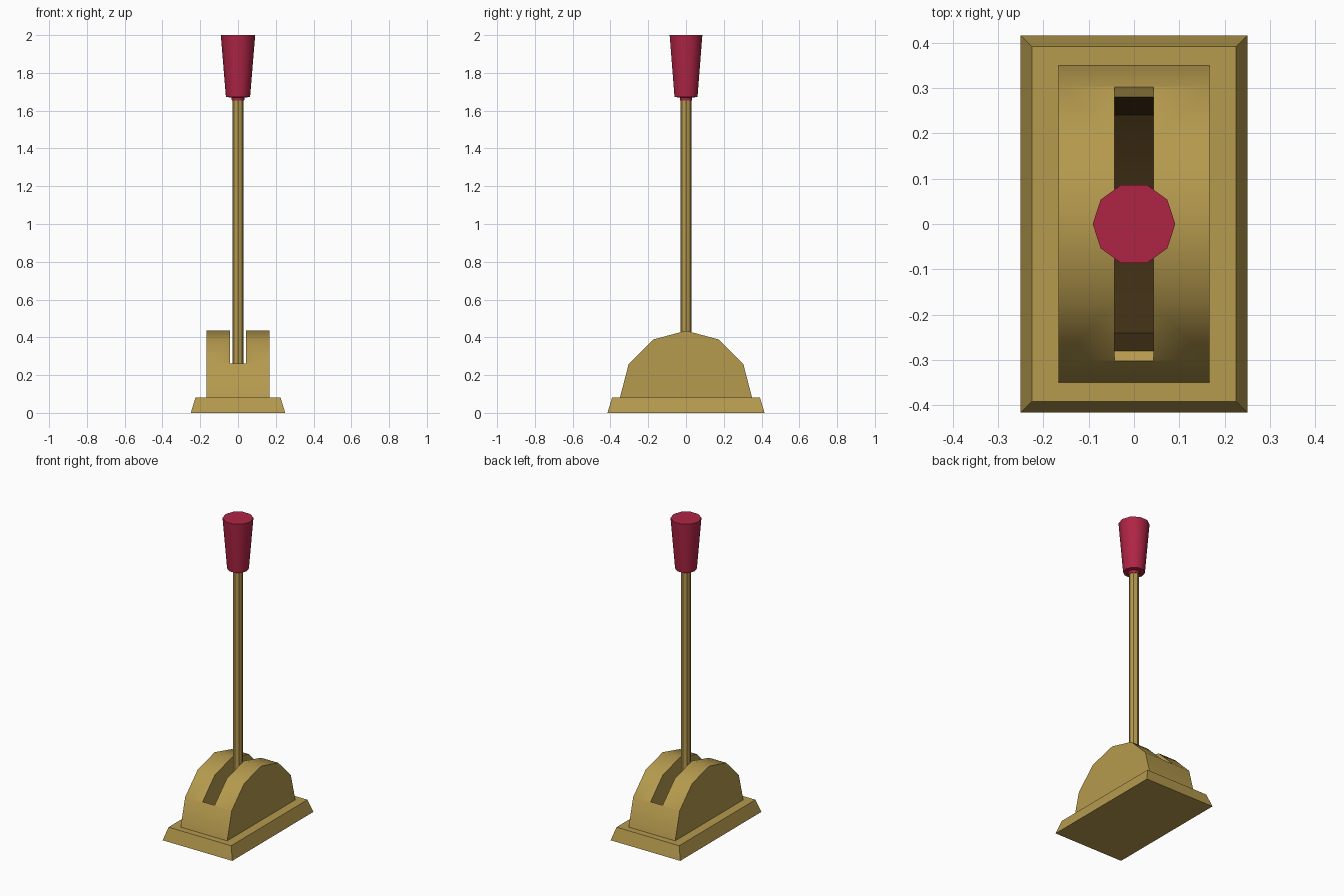
import bpy, bmesh, math

if "Cube" in bpy.data.objects:
    bpy.data.objects.remove(bpy.data.objects["Cube"])


def material(name, rgb):
    m = bpy.data.materials.new(name)
    m.diffuse_color = (*rgb, 1)
    m.use_nodes = True
    m.node_tree.nodes["Principled BSDF"].inputs["Base Color"].default_value = m.diffuse_color
    return m


brass = material("brass", (0.46, 0.32, 0.075))
red = material("crimson", (0.43, 0.018, 0.06))
dark = material("dark_brown", (0.05, 0.028, 0.007))


def finish(name, bm, mat, smooth=None):
    bmesh.ops.recalc_face_normals(bm, faces=bm.faces)
    me = bpy.data.meshes.new(name)
    bm.to_mesh(me)
    bm.free()
    ob = bpy.data.objects.new(name, me)
    bpy.context.collection.objects.link(ob)
    me.materials.append(mat)
    if smooth:
        smooth_by_angle(ob, smooth)
    return ob


def smooth_by_angle(ob, degrees):
    bpy.ops.object.select_all(action='DESELECT')
    ob.select_set(True)
    bpy.context.view_layer.objects.active = ob
    bpy.ops.object.shade_smooth_by_angle(angle=math.radians(degrees))


def loft(bm, rings):
    """Skin a stack of equal-length point rings and cap both ends."""
    rows = [[bm.verts.new(p) for p in ring] for ring in rings]
    n = len(rows[0])
    for a, b in zip(rows, rows[1:]):
        for i in range(n):
            j = (i + 1) % n
            bm.faces.new((a[i], a[j], b[j], b[i]))
    bm.faces.new(rows[0])
    bm.faces.new(rows[-1])
    return bm


def prism_x(name, profile, half, mat):
    """Extrude a (y, z) profile across x."""
    rings = [[(x, y, z) for y, z in profile] for x in (-half, half)]
    return finish(name, loft(bmesh.new(), rings), mat)


def turned(name, profile, sides, mat, smooth=None):
    """Stack regular polygons given as (radius, z)."""
    rings = [[(r * math.cos(2 * math.pi * i / sides),
               r * math.sin(2 * math.pi * i / sides), z)
              for i in range(sides)] for r, z in profile]
    return finish(name, loft(bmesh.new(), rings), mat, smooth)


def polar(r, deg):
    a = math.radians(deg)
    return (r * math.cos(a), 0.085 + r * math.sin(a))


# base plate with sloping sides
rect = lambda x, y, z: [(-x, -y, z), (x, -y, z), (x, y, z), (-x, y, z)]
finish("base_plate", loft(bmesh.new(), [rect(0.25, 0.416, 0), rect(0.225, 0.391, 0.082)]), brass)

# domed housing
arc = [polar(0.35, d) for d in range(0, 181, 30)]
housing = prism_x("housing", [(0.35, 0.08)] + arc[1:-1] + [(-0.35, 0.08)], 0.167, brass)

# lever slot cut through the dome, with a rounded floor
half = [(0.12, 0.1), (0.24, 0.15), polar(0.324, 30.3), polar(0.47, 30.3), (0.4, 0.6)]
slot = half + [(-y, z) for y, z in reversed(half)]
cutter = prism_x("slot_cutter", slot, 0.043, brass)
cutter.hide_render = True
mod = housing.modifiers.new("slot", 'BOOLEAN')
mod.operation = 'DIFFERENCE'
mod.solver = 'EXACT'
mod.object = cutter
bpy.context.view_layer.objects.active = housing
bpy.ops.object.modifier_apply(modifier="slot")
bpy.data.objects.remove(cutter)

# dark slot floor
housing.data.materials.append(dark)
for f in housing.data.polygons:
    c = f.center
    inside = abs(c.x) < 0.04 and abs(c.y) < 0.28 and c.z < 0.246 and f.normal.z > 0.1
    f.material_index = 1 if inside else 0
smooth_by_angle(housing, 35)

# lever rod and handle
turned("lever_rod", [(0.03, 0.09), (0.03, 1.67)], 8, brass)
turned("handle_grip", [(0.033, 1.655), (0.035, 1.67), (0.064, 1.672), (0.091, 2.0)], 10, red, 40)
